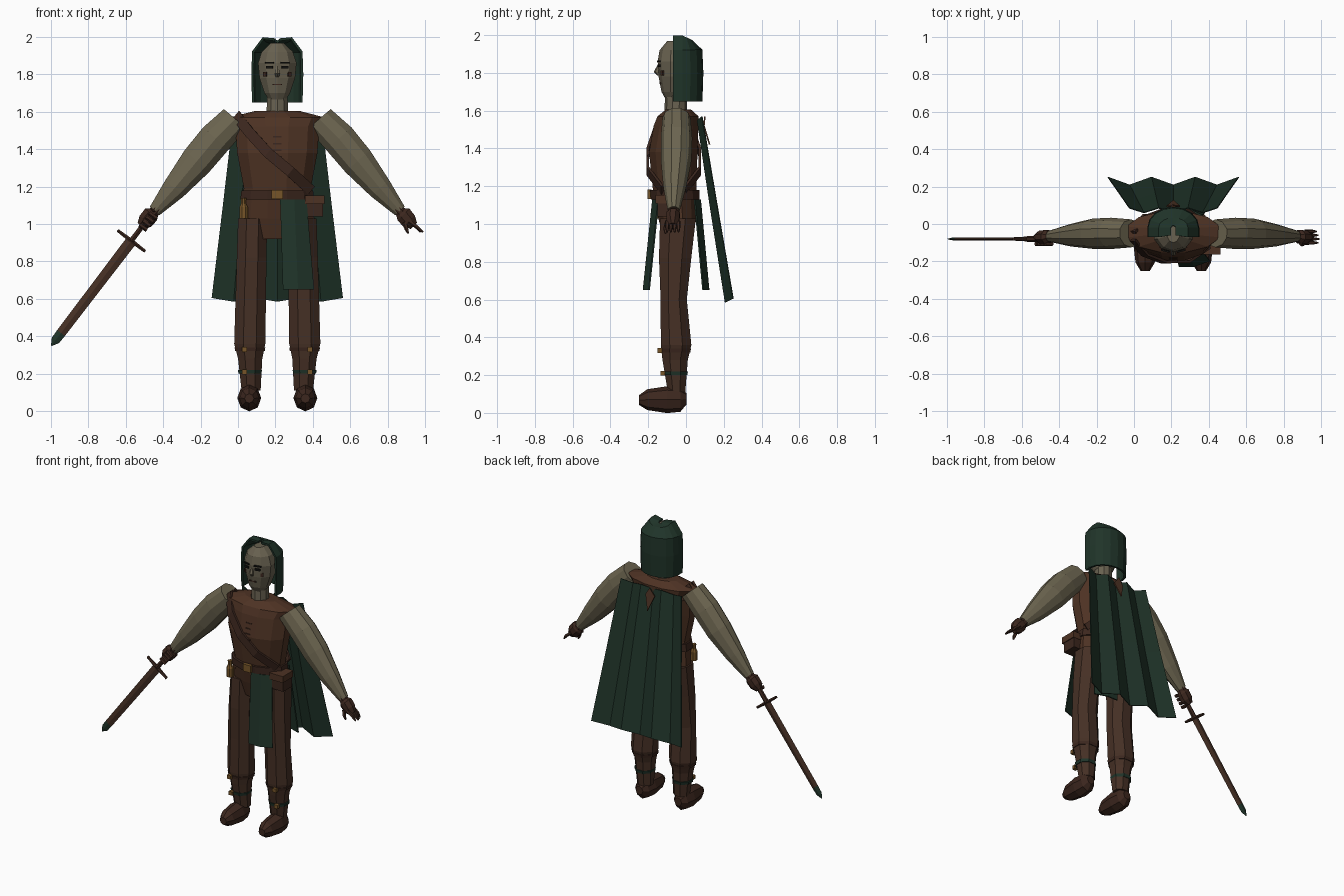
import bpy, bmesh, math
from mathutils import Vector as V

cube = bpy.data.objects.get("Cube")
if cube:
    bpy.data.objects.remove(cube)

CX = 0.21  # body centre line
X, Y, Z = V((1, 0, 0)), V((0, 1, 0)), V((0, 0, 1))


def material(name, rgb):
    m = bpy.data.materials.new(name)
    m.use_nodes = True
    m.diffuse_color = (*rgb, 1)
    m.node_tree.nodes["Principled BSDF"].inputs["Base Color"].default_value = (*rgb, 1)
    return m


LINEN = material("linen", (0.15, 0.13, 0.08))
SKIN = material("skin", (0.14, 0.12, 0.08))
TUNIC = material("tunic_leather", (0.075, 0.032, 0.017))
LEATHER = material("leg_leather", (0.06, 0.029, 0.018))
DARK = material("dark_leather", (0.045, 0.02, 0.013))
GREEN = material("green_cloth", (0.014, 0.034, 0.022))
GOLD = material("brass", (0.18, 0.09, 0.022))
BLACK = material("eye_black", (0.006, 0.006, 0.005))


def finish(name, bm, mat, thick=0):
    bmesh.ops.recalc_face_normals(bm, faces=bm.faces)
    me = bpy.data.meshes.new(name)
    bm.to_mesh(me)
    bm.free()
    me.materials.append(mat)
    ob = bpy.data.objects.new(name, me)
    bpy.context.collection.objects.link(ob)
    if thick:
        mod = ob.modifiers.new("thickness", 'SOLIDIFY')
        mod.thickness = thick
        mod.offset = 0
    return ob


def loft(name, rings, mat, n=8, u=X, v=Y, turn=0.5):
    """Skin elliptical rings, each (centre, u radius, v radius)."""
    bm = bmesh.new()
    loops = []
    for c, ru, rv in rings:
        angles = [2 * math.pi * (i + turn) / n for i in range(n)]
        loops.append([bm.verts.new(V(c) + u * ru * math.cos(a) + v * rv * math.sin(a)) for a in angles])
    for a, b in zip(loops, loops[1:]):
        for i in range(n):
            bm.faces.new((a[i], a[(i + 1) % n], b[(i + 1) % n], b[i]))
    bm.faces.new(loops[0])
    bm.faces.new(loops[-1])
    return finish(name, bm, mat)


def body(name, rows, mat, n=12, x=CX):
    """Upright form from rows of (z, half width, front y, back y)."""
    return loft(name, [((x, (f + b) / 2, z), w, (b - f) / 2) for z, w, f, b in rows], mat, n)


def tube(name, pts, radii, mat, n=8, flat=1.0, turn=0.5):
    """Limb through points; flat scales the depth."""
    d = (V(pts[-1]) - V(pts[0])).normalized()
    u = d.cross(Y).normalized()
    return loft(name, [(p, r, r * flat) for p, r in zip(pts, radii)], mat, n, u, u.cross(d), turn)


def sheet(name, rows, mat, thick):
    bm = bmesh.new()
    grid = [[bm.verts.new(p) for p in row] for row in rows]
    for a, b in zip(grid, grid[1:]):
        for i in range(len(a) - 1):
            bm.faces.new((a[i], a[i + 1], b[i + 1], b[i]))
    return finish(name, bm, mat, thick)


def box(name, c, size, mat, yaw=0):
    bm = bmesh.new()
    bmesh.ops.create_cube(bm, size=1)
    bmesh.ops.scale(bm, vec=size, verts=bm.verts)
    ob = finish(name, bm, mat)
    ob.location = c
    ob.rotation_euler.z = yaw
    return ob


# Torso, belt and neck
body("tunic", [(0.92, .16, -.12, .03), (1.03, .205, -.15, .06), (1.13, .195, -.17, .06),
               (1.19, .185, -.18, .06), (1.38, .222, -.2, .065), (1.52, .232, -.175, .07),
               (1.57, .26, -.155, .07), (1.605, .12, -.11, .03)], TUNIC)
body("belt", [(1.13, .205, -.19, .075), (1.18, .198, -.195, .075)], DARK)
body("neck", [(1.58, .06, -.115, .005), (1.7, .058, -.11, .005)], SKIN, 10)
box("belt_buckle", (CX, -.193, 1.158), (.06, .02, .05), GOLD)
for i in range(4):
    box("tunic_lace", (CX, -.197 + .007 * i, 1.36 + .035 * i), (.045, .012, .008), DARK)

# Chest strap, front and back
path = [(-.01, -.085, 1.58), (.06, -.165, 1.49), (.16, -.203, 1.38), (.28, -.202, 1.28), (.39, -.125, 1.18)]
for side in ("front", "back"):
    pts = [V(p) if side == "front" else V((p[0], -.13 - p[1], p[2])) for p in path]
    off = V((.018, 0, .022))
    sheet("strap_" + side, [[p - off for p in pts], [p + off for p in pts]], DARK, .014)

# Head
body("head", [(1.655, .04, -.105, -.03), (1.7, .072, -.13, .01), (1.78, .1, -.145, .035),
              (1.86, .108, -.15, .045), (1.92, .088, -.14, .035), (1.968, .035, -.1, 0)], SKIN, 10)
tube("nose", [(CX, -.14, 1.85), (CX, -.155, 1.805), (CX, -.142, 1.785)], [.006, .016, .01], SKIN, 6)
box("mouth", (CX, -.136, 1.745), (.05, .008, .007), DARK)
for s in (-1, 1):
    box("eye", (CX + s * .042, -.143, 1.838), (.036, .009, .014), BLACK, s * .25)
    box("eyebrow", (CX + s * .042, -.144, 1.862), (.048, .009, .009), BLACK, s * .25)
    box("cheek_mark", (CX + s * .065, -.126, 1.8), (.02, .009, .025), DARK, s * .6)


# Hood: arched shell open at the front
def arc(z, w, front, back, dip=0):
    row = [V((CX - w, front, z))]
    for i in range(9):
        a = math.pi * i / 8
        t = math.sin(a)
        row.append(V((CX - w * math.cos(a), -.02 + (back + .02) * t, z - dip * t)))
    return row + [V((CX + w, front, z))]


sheet("hood", [arc(1.65, .128, -.07, .08), arc(1.8, .132, -.07, .085), arc(1.92, .128, -.07, .08),
               arc(1.992, .075, -.07, .03, .025), arc(1.985, .012, -.06, -.01, .01)], GREEN, .014)

# Pleated cape
rows = []
for z, w, y, depth in ((1.57, .235, .085, .025), (1.1, .29, .165, .035), (.605, .35, .25, .042)):
    rows.append([V((CX + w * (i / 3 - 1), y - depth * (i % 2), z - .02 * (i % 2))) for i in range(7)])
sheet("cape", rows, GREEN, .005)
tab = [V((CX - .035, .095, 1.52)), V((CX, .1, 1.57)), V((CX + .035, .095, 1.52)), V((CX, .125, 1.42))]
sheet("cape_tab", [tab[:2], [tab[3], tab[2]]], TUNIC, .008)

# Hanging cloth panels at front and back
for name, y0, y1 in (("front_panel", -.175, -.225), ("back_panel", .075, .12)):
    bow = .03 if y0 < 0 else -.03
    sheet(name, [[V((.225, y0, 1.13)), V((.3, y0, 1.13)), V((.365, y0 + bow, 1.13))],
                 [V((.24, y1, .65)), V((.32, y1, .65)), V((.405, y1 + bow, .65))]], GREEN, .008)

for s, tag in ((-1, "right"), (1, "left")):
    def at(dx, y, z):
        return V((CX + s * dx, y, z))

    # Sleeve
    tube(tag + "_sleeve", [at(.225, -.05, 1.56), at(.33, -.05, 1.455), at(.43, -.052, 1.335),
                           at(.55, -.06, 1.19), at(.655, -.065, 1.07)],
         [.085, .095, .092, .068, .036], LINEN, 10, .88)
    tube(tag + "_cuff", [at(.64, -.065, 1.085), at(.67, -.067, 1.05)], [.034, .03], DARK, 8)

    # Leg, boot bands and buckles
    leg = [(.11, .14, .055, -.1, 0), (.28, .145, .07, -.13, .015), (.36, .147, .09, -.14, .035),
           (.6, .142, .088, -.14, .01), (.82, .137, .086, -.15, .035), (1.03, .132, .084, -.145, .06)]
    loft(tag + "_leg", [(at(dx, (f + b) / 2, z), w, (b - f) / 2) for z, dx, w, f, b in leg], LEATHER, 8)
    for z, w, d, mat in ((.21, .066, .067, GREEN), (.33, .085, .084, DARK)):
        loft(tag + "_boot_band", [(at(.146, -.055, z - .01), w, d), (at(.146, -.055, z + .01), w + .004, d + .004)],
             mat, 8)
        box(tag + "_boot_buckle", at(.175, -.055 - d, z), (.028, .024, .026), GOLD)

    # Shoe, skinned from toe to heel
    loft(tag + "_shoe", [(at(.15, y, z), w, h) for y, z, w, h in (
        (-.25, .068, .025, .025), (-.205, .07, .052, .055), (-.1, .07, .064, .071),
        (-.03, .07, .055, .064), (.003, .075, .028, .03))], DARK, 8, X, Z, 0)

    # Palm
    tube(tag + "_hand", [at(.65, -.067, 1.07), at(.675, -.068, 1.05), at(.705, -.07, 1.015), at(.73, -.07, .99)],
         [.024, .048, .046, .025], DARK, 8, .8)

# Left hand fingers and thumb
for i in range(4):
    y = -.1 + .02 * i
    tube("left_finger", [(.915, y, 1.015), (.955, y, .985), (.99 - .008 * abs(i - 1), y, .958)],
         [.012, .011, .005], DARK, 5)
tube("left_thumb", [(.89, -.1, 1.01), (.9, -.11, .975), (.91, -.108, .95)], [.013, .011, .006], DARK, 5)

# Right hand fingers wrapped over the grip
for i in range(4):
    p = V((-.455 - .017 * i, -.105, 1.045 - .021 * i))
    tube("right_finger", [p - V((.02, 0, -.014)), p + V((.02, 0, -.014))], [.012, .012], DARK, 5)

# Sword
grip, guard, tip = V((-.45, -.08, 1.07)), V((-.57, -.08, .91)), V((-.997, -.08, .35))
d = (tip - guard).normalized()
side = d.cross(Y)
tube("sword_grip", [grip, guard], [.014, .016], DARK, 6)
tube("sword_pommel", [grip - d * .015, grip, grip + d * .015], [.01, .022, .01], DARK, 6)
tube("sword_guard", [guard - side * .093, guard, guard + side * .093], [.009, .013, .009], DARK, 6)
neck = guard.lerp(tip, .88)
tube("sword_blade", [guard, neck], [.03, .026], LEATHER, 4, .28, 0)
tube("sword_tip", [neck, guard.lerp(tip, .95), tip], [.026, .024, .003], GREEN, 4, .28, 0)

# Belt pouch and small flask
box("pouch", (.41, -.1, 1.09), (.09, .1, .1), DARK)
box("pouch_flap", (.41, -.105, 1.13), (.102, .115, .045), TUNIC)
tube("flask", [(.03, -.13, 1.03), (.03, -.13, 1.09), (.03, -.13, 1.11), (.03, -.13, 1.14)],
     [.024, .024, .014, .016], GOLD, 8)
